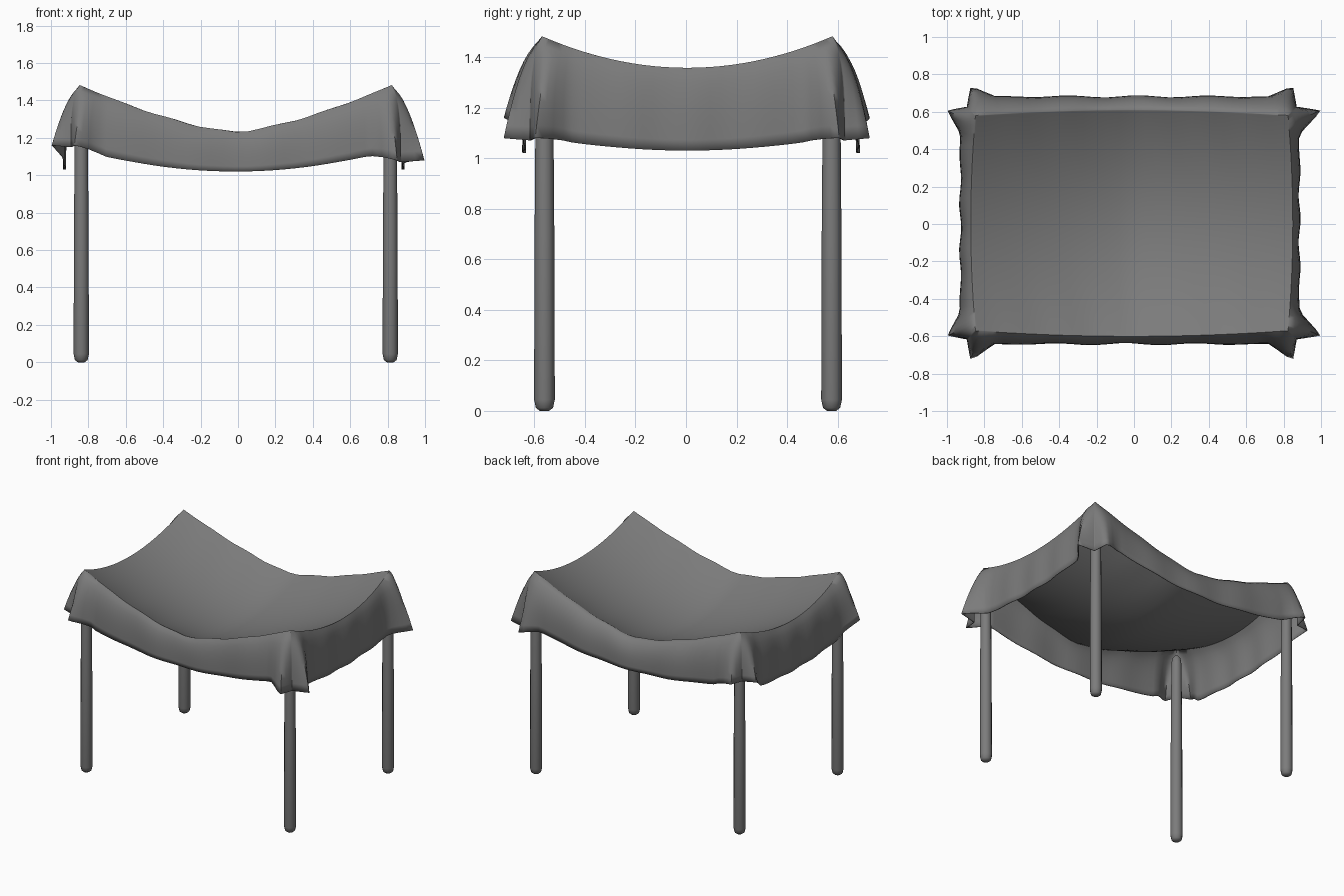
import bpy
import bmesh
from math import sin, cos, pi

if "Cube" in bpy.data.objects:
    bpy.data.objects.remove(bpy.data.objects["Cube"])

grey = bpy.data.materials.new("weathered grey")
grey.use_nodes = True
colour = (0.2, 0.2, 0.2, 1)
grey.diffuse_color = colour
grey.node_tree.nodes["Principled BSDF"].inputs["Base Color"].default_value = colour

CX, CY, HX, HY = -0.012, 0.005, 0.835, 0.575   # pole rectangle
N, ROWS = 40, 9
# Outward reach of the flap and of its corner ears, per side
REACH = {("x", -1): (0.08, 0.15), ("x", 1): (0.06, 0.174),
         ("y", -1): (0.07, 0.16), ("y", 1): (0.10, 0.155)}


def finish(name, bm, angle):
    bmesh.ops.recalc_face_normals(bm, faces=bm.faces)
    mesh = bpy.data.meshes.new(name)
    bm.to_mesh(mesh)
    bm.free()
    obj = bpy.data.objects.new(name, mesh)
    bpy.context.collection.objects.link(obj)
    mesh.materials.append(grey)
    bpy.ops.object.select_all(action='DESELECT')
    obj.select_set(True)
    bpy.context.view_layer.objects.active = obj
    bpy.ops.object.shade_smooth_by_angle(angle=angle)
    return obj


def keyed(d, keys):
    """Linear interpolation through (distance, value) pairs."""
    for (a, va), (b, vb) in zip(keys, keys[1:]):
        if d <= b:
            return va + (vb - va) * (d - a) / (b - a)
    return keys[-1][1]


def sheet_point(u, v):
    """Sagging sheet hung between four peaks."""
    front = 1.23 + 0.25 * abs(u) ** 1.45
    side = 1.355 + 0.125 * abs(v) ** 2
    sag = 0.03 * (1 - u * u) * (1 - v * v)
    x = CX + u * (HX + 0.025 * (1 - v * v))
    y = CY + v * (HY + 0.03 * (1 - u * u))
    ripple = 0.004 * sin(19 * u + 3 * v) * (1 - u * u) * v * v
    return x, y, front + side - 1.48 - sag + ripple


def hem_point(u, v):
    """Bottom edge of the flap, with two ears beside each corner."""
    on_front = abs(v) > 0.9999
    if on_front:
        axis, s, along, half = "y", (1 if v > 0 else -1), u, HX
    else:
        axis, s, along, half = "x", (1 if u > 0 else -1), v, HY
    base, ear = REACH[axis, s]
    d = half * (1 - abs(along))
    sign = 1 if along > 0 else -1
    out = keyed(d, [(0, 0.045), (0.045, ear), (0.12, base), (9, base)])
    shift = keyed(d, [(0, 0.045), (0.045, 0.07), (0.12, 0.02), (0.3, 0), (9, 0)])
    out += 0.006 * sin(14 * along + s) * (1 - along * along)
    run = along * half + sign * shift
    edge_z = 1.02 + 0.12 * u * u if on_front else 1.03 + 0.055 * v * v
    corner_z = 1.15 if u < 0 else 1.07
    z = keyed(d, [(0, corner_z), (0.045, corner_z + 0.01), (0.14, edge_z), (9, edge_z)])
    weight = keyed(d, [(0, 0), (0.045, 1), (0.12, 0), (9, 0)])
    if on_front:
        return CX + run, CY + s * (HY + out), z, weight
    return CX + s * (HX + out), CY + run, z, weight


# Cloth canopy: sagging top, then rows of flap hung from its border
bm = bmesh.new()
steps = [-cos(pi * i / N) for i in range(N + 1)]
top = [[bm.verts.new(sheet_point(u, v)) for v in steps] for u in steps]
for i in range(N):
    for j in range(N):
        bm.faces.new((top[i][j], top[i + 1][j], top[i + 1][j + 1], top[i][j + 1]))

border = ([(i, 0) for i in range(N)] + [(N, j) for j in range(N)]
          + [(N - i, N) for i in range(N)] + [(0, N - j) for j in range(N)])
previous = [top[i][j] for i, j in border]
for row in range(1, ROWS + 1):
    t = row / ROWS
    current = []
    for i, j in border:
        x0, y0, z0 = sheet_point(steps[i], steps[j])
        x1, y1, z1, weight = hem_point(steps[i], steps[j])
        e = weight * t ** 0.75 + (1 - weight) * (1 - (1 - t) ** 3)
        drop = t ** 1.2
        current.append(bm.verts.new((x0 + (x1 - x0) * e, y0 + (y1 - y0) * e,
                                     z0 + (z1 - z0) * drop)))
    for k in range(len(border)):
        m = (k + 1) % len(border)
        bm.faces.new((previous[k], previous[m], current[m], current[k]))
    previous = current
canopy = finish("cloth_canopy", bm, 1.2)
thick = canopy.modifiers.new("thickness", 'SOLIDIFY')
thick.thickness = 0.005
thick.offset = 0

# Four tapered poles with rounded ends
PROFILE = [(0.018, 0), (0.034, 0.012), (0.041, 0.045), (0.039, 0.7),
           (0.034, 1.36), (0.028, 1.4), (0.012, 1.42)]
SIDES = 12


def pole(name, x, y):
    bm = bmesh.new()
    rings = [[bm.verts.new((x + r * cos(2 * pi * k / SIDES),
                            y + r * sin(2 * pi * k / SIDES), z))
              for k in range(SIDES)] for r, z in PROFILE]
    for a, b in zip(rings, rings[1:]):
        for k in range(SIDES):
            m = (k + 1) % SIDES
            bm.faces.new((a[k], a[m], b[m], b[k]))
    bm.faces.new(rings[0])
    bm.faces.new(rings[-1])
    finish(name, bm, 0.9)


for end, y in (("front", -0.56), ("back", 0.576)):
    for side, x in (("right", -0.838), ("left", 0.814)):
        pole(f"{end}_{side}_pole", x, y)
